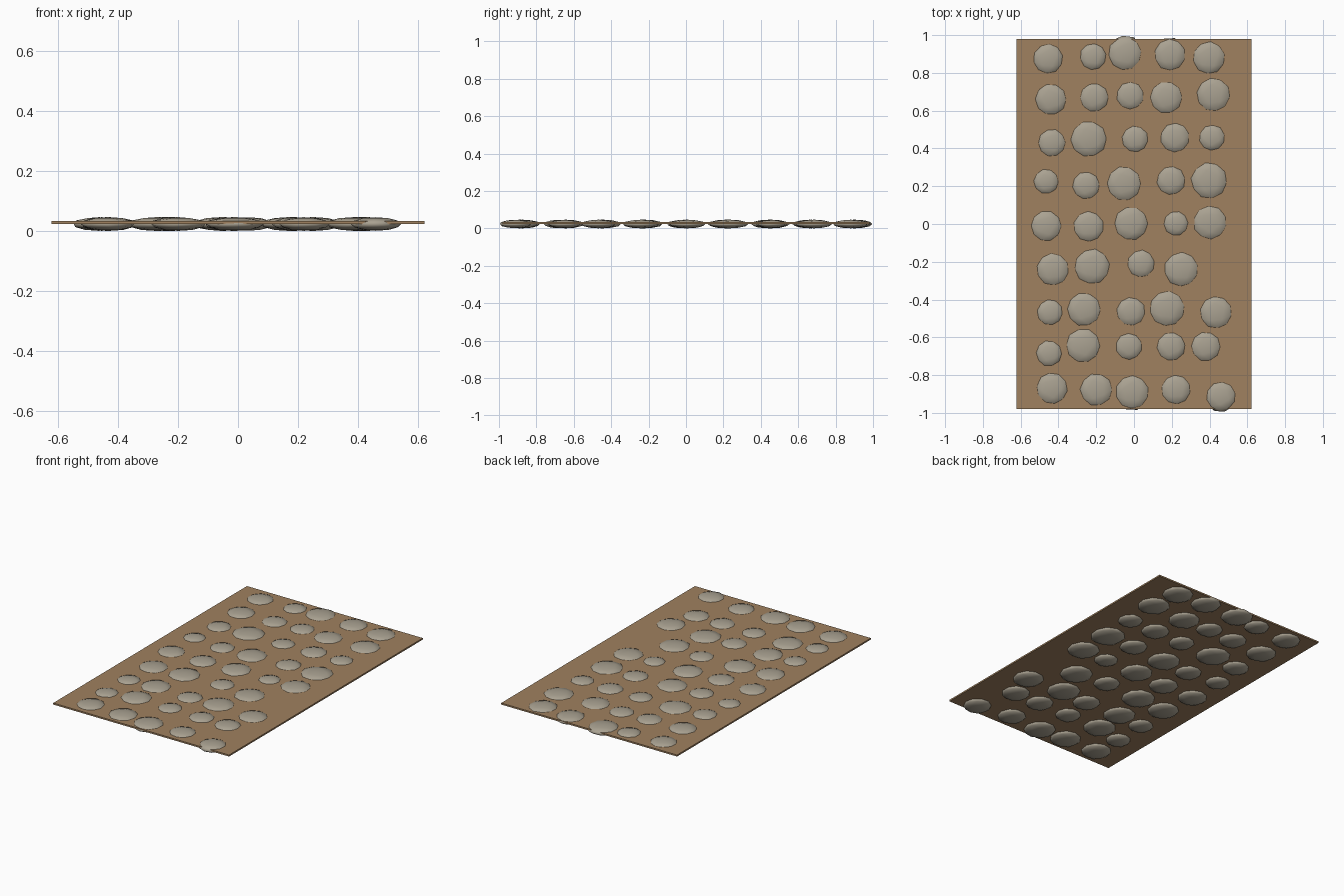
import bpy, bmesh, math, random
from mathutils import Matrix

random.seed(4)


def material(name, rgb):
    m = bpy.data.materials.new(name)
    m.diffuse_color = (*rgb, 1.0)
    return m


def add_object(name, bm, mat):
    mesh = bpy.data.meshes.new(name)
    bm.to_mesh(mesh)
    bm.free()
    mesh.materials.append(mat)
    obj = bpy.data.objects.new(name, mesh)
    bpy.context.collection.objects.link(obj)
    return obj


earth = material("earth_brown", (0.35, 0.22, 0.115))
stone = material("stone_grey", (0.40, 0.36, 0.285))

# Thin ground slab
bm = bmesh.new()
bmesh.ops.create_cube(bm, size=1.0, matrix=Matrix.Translation((0, 0, 0.028))
                      @ Matrix.Diagonal((1.245, 1.96, 0.010, 1)))
add_object("ground_slab", bm, earth)

# Stones, row by row from back to front: x, y, radius
ROWS = [
    [(-.455, .875, .083), (-.217, .886, .074), (-.048, .902, .093), (.19, .896, .087), (.397, .88, .09)],
    [(-.44, .66, .087), (-.21, .67, .08), (-.02, .68, .077), (.17, .67, .09), (.42, .685, .093)],
    [(-.435, .43, .077), (-.24, .45, .1), (.005, .45, .074), (.217, .457, .082), (.413, .457, .072)],
    [(-.465, .225, .07), (-.254, .204, .077), (-.053, .214, .095), (.196, .23, .08), (.397, .23, .1)],
    [(-.465, -.01, .085), (-.24, -.013, .085), (-.016, .003, .093), (.222, .003, .069), (.402, .008, .093)],
    [(-.43, -.24, .09), (-.222, -.225, .098), (.037, -.21, .077), (.25, -.24, .095)],
    [(-.445, -.468, .072), (-.265, -.452, .093), (-.016, -.463, .08), (.175, -.447, .098), (.434, -.468, .09)],
    [(-.45, -.685, .072), (-.27, -.643, .095), (-.027, -.648, .074), (.196, -.648, .08), (.38, -.648, .082)],
    [(-.434, -.87, .087), (-.2, -.876, .09), (-.01, -.89, .093), (.222, -.876, .082), (.46, -.912, .082)],
]


# Flattened, slightly uneven pebble half sunk into the slab
def paving_stone(name, x, y, r):
    bm = bmesh.new()
    bmesh.ops.create_icosphere(bm, subdivisions=2, radius=1.0,
                               matrix=Matrix.Rotation(random.uniform(0, math.tau), 4, 'Z'))
    half = 0.0235 * (0.8 + 2.0 * r)
    for v in bm.verts:
        k = random.uniform(0.97, 1.01) * r * 1.05
        v.co = (x + v.co.x * k, y + v.co.y * k, 0.0235 + v.co.z * half)
    for f in bm.faces:
        f.smooth = True
    add_object(name, bm, stone)


for i, row in enumerate(ROWS, 1):
    for j, (x, y, r) in enumerate(row, 1):
        paving_stone(f"paving_stone_{i}_{j}", x, y, r)
